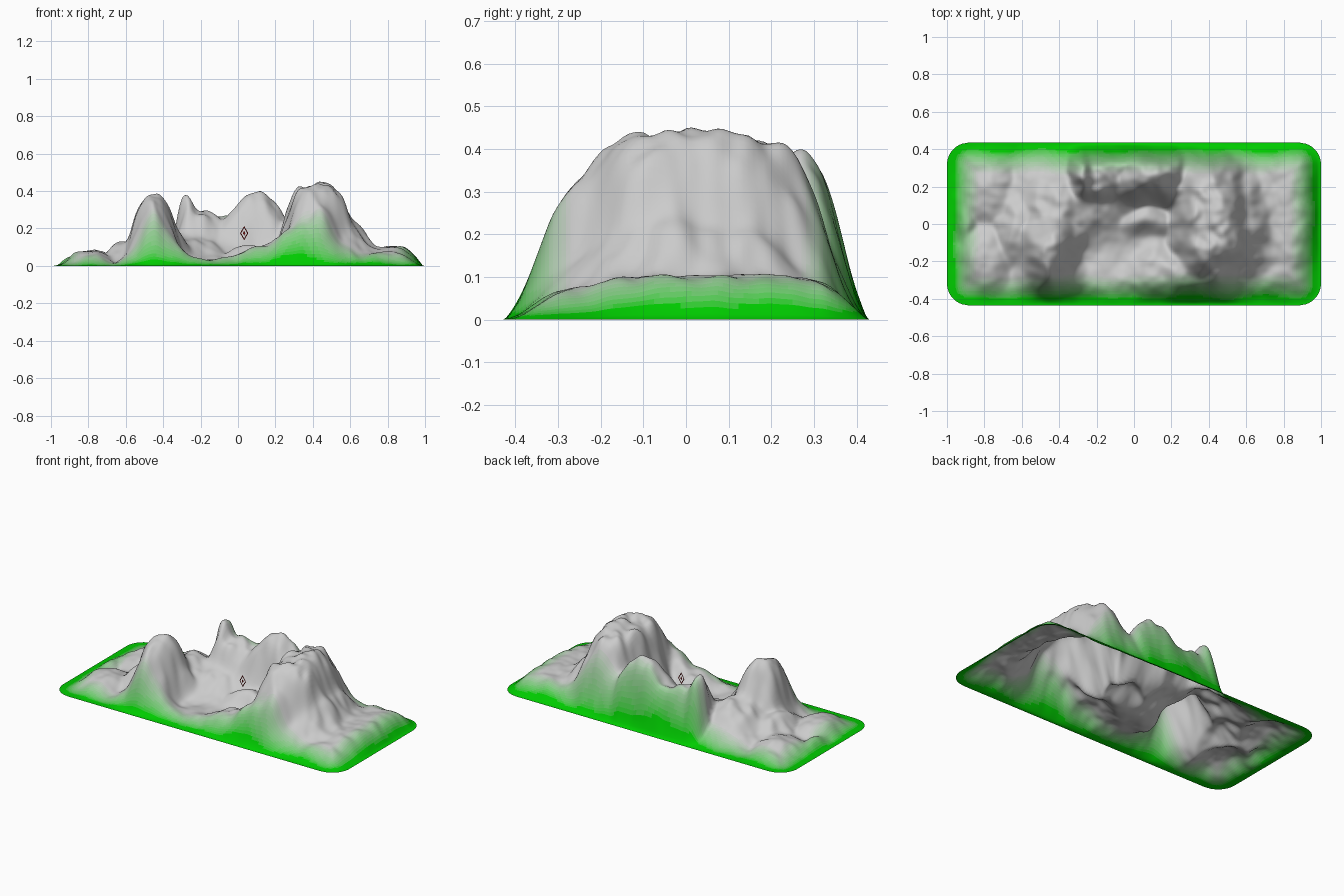
import bpy, bmesh, math
from mathutils import Vector, noise

if "Cube" in bpy.data.objects:
    bpy.data.objects.remove(bpy.data.objects["Cube"])

HX, HY, R = 1.0, 0.436, 0.12      # footprint half sizes, corner radius
NX, NY = 180, 84

# Hills: x, y, height, x radius, y radius, flatness of the top
HILLS = [
    (-.45, -.14, .385, .14, .20, 1.4),    # west peak
    (-.40, .10, .20, .20, .22, 1.1),      # saddle between the west peaks
    (-.22, .12, .14, .19, .20, 1.1),      # bowl slope
    (-.42, -.29, .14, .17, .12, 1.2),     # west peak, front foot
    (-.265, .27, .345, .075, .14, 1.4),   # north-west peak
    (-.19, .27, .29, .13, .17, 1.3),      # north wall
    (-.03, .28, .26, .18, .19, 1.3),
    (.08, .26, .37, .15, .15, 1.4),       # north peak
    (.17, .26, .32, .10, .14, 1.4),
    (.29, .24, .24, .15, .16, 1.3),
    (.415, .02, .425, .20, .345, 2.5),    # main ridge
    (.56, 0, .24, .16, .32, 1.3),         # main ridge, east skirt
    (.36, -.28, .22, .20, .15, 1.2),      # main ridge, front spur
    (.79, .06, .10, .30, .42, 2.0),       # east plateau
    (-.1, -.30, .04, .30, .13, 1.2),      # basin lip
    (.14, -.26, .11, .16, .15, 1.2),
    (.06, .02, .11, .15, .08, 1.2),       # knoll in the basin
    (0, 0, .025, .50, .40, 2.0),          # basin floor
    (-.63, -.02, .13, .10, .19, 1.2),     # low western hillocks
    (-.77, .19, .085, .13, .16, 1.2),
    (-.79, -.19, .08, .13, .16, 1.2),
    (-.9, .02, .055, .06, .15, 1.2),
]


def edge_distance(x, y):
    qx, qy = abs(x) - HX + R, abs(y) - HY + R
    outside = math.hypot(max(qx, 0), max(qy, 0))
    return max(0, R - outside - min(max(qx, qy), 0))


def height(x, y):
    # warp the position a little so that the hills look weathered
    wx = x + .03 * noise.noise(Vector((x * 7, y * 7, 1.3)))
    wy = y + .03 * noise.noise(Vector((x * 7, y * 7, 8.7)))
    wx += .012 * noise.noise(Vector((x * 17, y * 17, 3.3)))
    total = 0
    for cx, cy, h, rx, ry, k in HILLS:
        q = ((wx - cx) / rx) ** 2 + ((wy - cy) / ry) ** 2
        if q < 12:
            total += (h * math.exp(-q ** k)) ** 4
    z = total ** (1 / 4)
    z += (.01 + .05 * z) * noise.noise(Vector((x * 10, y * 10, 4.1)))
    z += (.004 + .03 * z) * noise.noise(Vector((x * 20, y * 20, 2.1)))
    d = edge_distance(x, y)
    t = min(1, max(0, d - .01) / .12)
    return max(0, z * math.sin(t * math.pi / 2))


def make_object(name, bm, materials):
    mesh = bpy.data.meshes.new(name)
    bm.to_mesh(mesh)
    bm.free()
    for m in materials:
        mesh.materials.append(m)
    ob = bpy.data.objects.new(name, mesh)
    bpy.context.collection.objects.link(ob)
    return ob


def make_material(name, colour):
    m = bpy.data.materials.new(name)
    m.diffuse_color = (*colour, 1)
    m.use_nodes = True
    m.node_tree.nodes["Principled BSDF"].inputs["Base Color"].default_value = m.diffuse_color
    return m


# Grass rim blending into bare rock, in steps
STEPS = 20
rock, grass = Vector((.6, .6, .6)), Vector((0, .6, 0))
blend = [make_material(f"ground_{i}", rock.lerp(grass, i / (STEPS - 1)))
         for i in range(STEPS)]

# Terrain sheet with rounded corners, open underneath; rows crowd at the edges
bm = bmesh.new()
rows = []
for j in range(NY + 1):
    t = j / NY
    y = HY * (.65 * (2 * t - 1) - .35 * math.cos(math.pi * t))
    inset = max(0, abs(y) - HY + R)
    half = HX - R + math.sqrt(max(0, R * R - inset * inset))
    row = []
    for i in range(NX + 1):
        x = half * (2 * i / NX - 1)
        row.append(bm.verts.new((x, y, height(x, y))))
    rows.append(row)
for a, b in zip(rows, rows[1:]):
    for i in range(NX):
        f = bm.faces.new((a[i], a[i + 1], b[i + 1], b[i]))
        f.smooth = True
        c = f.calc_center_median()
        d = edge_distance(c.x, c.y) + .02 * noise.noise(Vector((c.x * 5, c.y * 5, 6)))
        g = min(1, max(0, (.17 - d) / .13))
        f.material_index = round(g * (STEPS - 1))
make_object("terrain", bm, blend)

# Small flat diamond marker hovering over the knoll, facing front
red = make_material("marker_red", (.25, .01, .01))
bm = bmesh.new()


def diamond(w, h):
    return [bm.verts.new((dx * w, 0, dz * h))
            for dx, dz in ((0, -1), (1, 0), (0, 1), (-1, 0))]


outer, inner, dot = diamond(.022, .038), diamond(.016, .028), diamond(.007, .012)
for i in range(4):
    n = (i + 1) % 4
    bm.faces.new((outer[i], outer[n], inner[n], inner[i]))
bm.faces.new(dot)
marker = make_object("diamond_marker", bm, [red])
marker.location = (.033, 0, .175)
